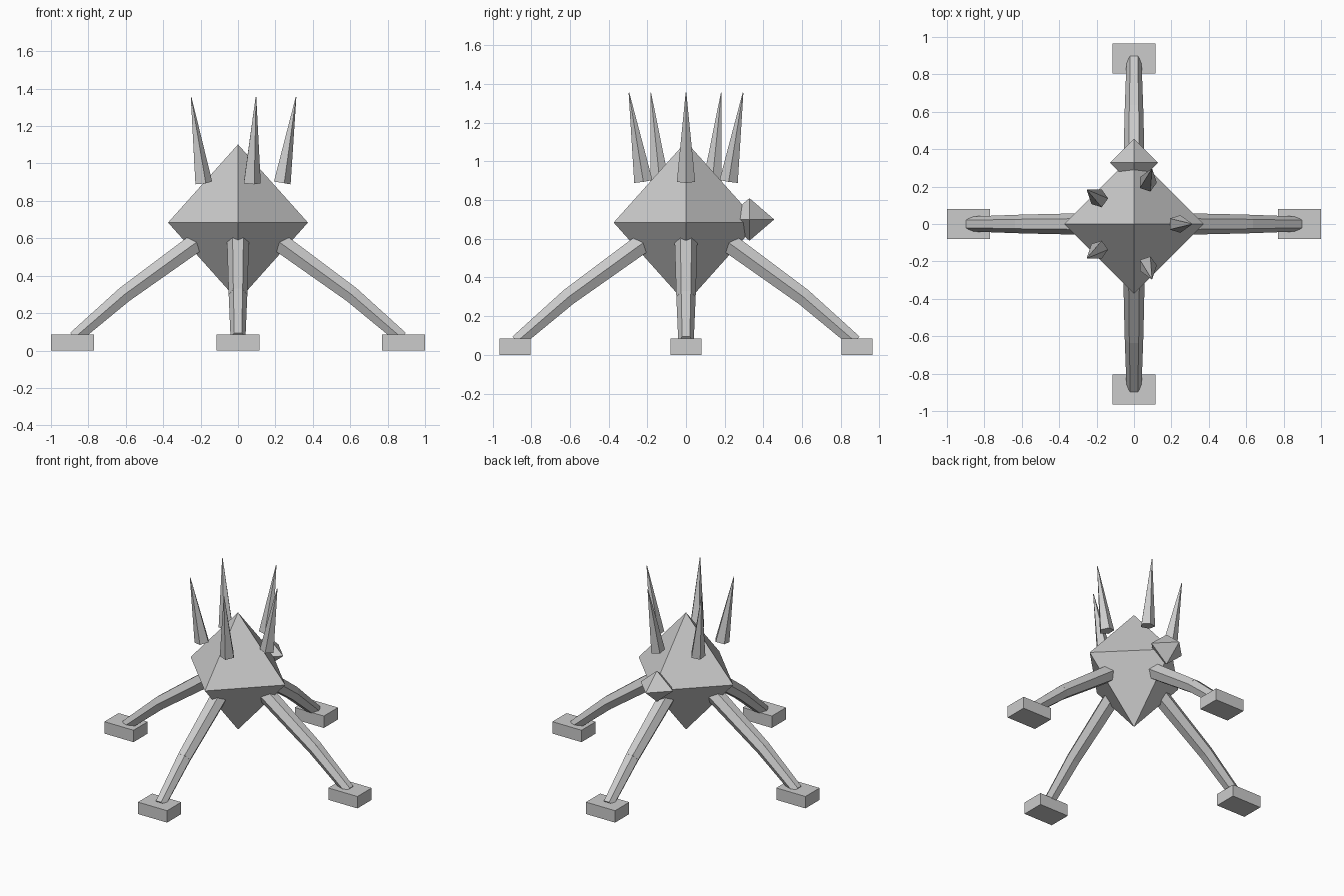
import bpy
import bmesh
import math
from mathutils import Matrix, Vector

cube = bpy.data.objects.get("Cube")
if cube:
    bpy.data.objects.remove(cube, do_unlink=True)

# One plain grey for everything
GREY = (0.6, 0.6, 0.6, 1.0)
grey = bpy.data.materials.new("plain_grey")
grey.use_nodes = True
grey.diffuse_color = GREY
grey.node_tree.nodes["Principled BSDF"].inputs["Base Color"].default_value = GREY


def finish(name, bm):
    """Turn a bmesh into a flat-shaded grey object."""
    bmesh.ops.recalc_face_normals(bm, faces=bm.faces)
    mesh = bpy.data.meshes.new(name)
    bm.to_mesh(mesh)
    bm.free()
    mesh.materials.append(grey)
    obj = bpy.data.objects.new(name, mesh)
    bpy.context.collection.objects.link(obj)
    return obj


def octahedron(name, centre, half):
    """Eight-sided solid with its points on the axes."""
    bm = bmesh.new()
    for axis in range(3):
        for sign in (-1, 1):
            point = Vector(centre)
            point[axis] += sign * half[axis]
            bm.verts.new(point)
    bmesh.ops.convex_hull(bm, input=bm.verts)
    return finish(name, bm)


def spoke(name, start, end, r1, r2, sides, angle, roll=0.0):
    """Tapered prism between two (radius, height) points, turned about z."""
    a, b = Vector((start[0], 0, start[1])), Vector((end[0], 0, end[1]))
    d = b - a
    matrix = (Matrix.Rotation(angle, 4, 'Z')
              @ Matrix.Translation((a + b) / 2)
              @ Matrix.Rotation(math.atan2(d.x, d.z), 4, 'Y')
              @ Matrix.Rotation(roll, 4, 'Z'))
    bm = bmesh.new()
    bmesh.ops.create_cone(bm, cap_ends=True, segments=sides, radius1=r1,
                          radius2=r2, depth=d.length, matrix=matrix)
    return finish(name, bm)


# Body and the small head at the back
octahedron("body", (0, 0, 0.684), (0.374, 0.374, 0.418))
octahedron("head", (0, 0.328, 0.70), (0.128, 0.128, 0.11))

# Ring of five leaning spikes
for i in range(5):
    spoke(f"spike_{i + 1}", (0.232, 0.897), (0.31, 1.355), 0.05, 0.002, 5,
          math.tau * i / 5, roll=-math.pi / 2)

# Four jointed legs, each on a block foot
for i, side in enumerate(("left", "back", "right", "front")):
    angle = math.tau * i / 4
    spoke(f"{side}_upper_leg", (0.20, 0.595), (0.612, 0.296), 0.059, 0.050, 6, angle)
    spoke(f"{side}_lower_leg", (0.604, 0.302), (0.875, 0.068), 0.050, 0.040, 6, angle)
    bm = bmesh.new()
    place = (Matrix.Translation((0.885 * math.cos(angle), 0.885 * math.sin(angle), 0.0425))
             @ Matrix.Diagonal((0.23, 0.16, 0.085, 1)))
    bmesh.ops.create_cube(bm, size=1, matrix=place)
    finish(f"{side}_foot", bm)
